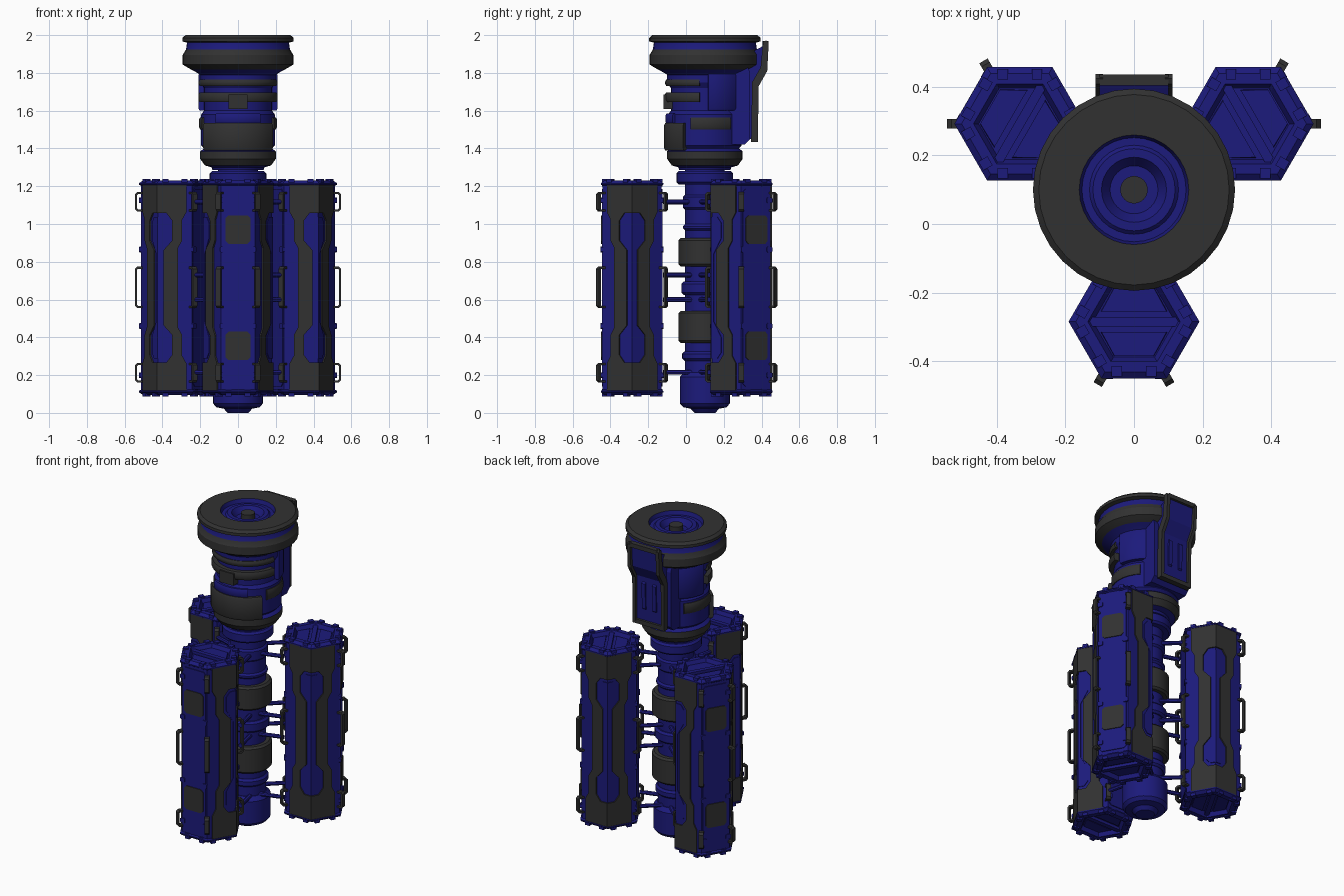
import bpy, bmesh, math
from mathutils import Vector, Matrix

if "Cube" in bpy.data.objects:
    bpy.data.objects.remove(bpy.data.objects["Cube"])

AXIS_Y, POD_R, ZM = 0.1, 0.385, 0.6625


def colour(name, rgb):
    m = bpy.data.materials.new(name)
    m.diffuse_color = (*rgb, 1)
    m.use_nodes = True
    m.node_tree.nodes["Principled BSDF"].inputs["Base Color"].default_value = m.diffuse_color
    return m


MATS = [colour("navy blue", (0.0115, 0.0105, 0.2)), colour("charcoal", (0.031, 0.031, 0.031))]
BLUE, DARK = 0, 1


def finish(name, bm, mat=None, smooth=False):
    bmesh.ops.recalc_face_normals(bm, faces=bm.faces)
    me = bpy.data.meshes.new(name)
    if mat is not None:
        for f in bm.faces:
            f.material_index = mat
    bm.to_mesh(me)
    bm.free()
    for m in MATS:
        me.materials.append(m)
    ob = bpy.data.objects.new(name, me)
    bpy.context.collection.objects.link(ob)
    if smooth:
        bpy.context.view_layer.objects.active = ob
        ob.select_set(True)
        bpy.ops.object.shade_smooth_by_angle(angle=math.radians(28))
        ob.select_set(False)
    return ob


def slab(name, lower, upper, mat):
    """Solid between two matching outlines."""
    bm = bmesh.new()
    a = [bm.verts.new(p) for p in lower]
    b = [bm.verts.new(p) for p in upper]
    n = len(a)
    bm.faces.new(a[::-1])
    bm.faces.new(b)
    for i in range(n):
        j = (i + 1) % n
        bm.faces.new((a[i], a[j], b[j], b[i]))
    return finish(name, bm, mat)


def lathe(name, prof, n, dark=lambda r, z: False, smooth=False):
    """Spin (r, z) points; dark(r, z) of a band's middle picks its colour."""
    bm = bmesh.new()
    rings = []
    for r, z in prof:
        k = 1 if r == 0 else n
        rings.append([bm.verts.new((r * math.cos(2 * math.pi * i / n), r * math.sin(2 * math.pi * i / n), z))
                      for i in range(k)])
    for k, (a, b) in enumerate(zip(rings, rings[1:])):
        (r0, z0), (r1, z1) = prof[k:k + 2]
        c = DARK if dark((r0 + r1) / 2, (z0 + z1) / 2) else BLUE
        for i in range(n):
            j = (i + 1) % n
            vs = [a[i % len(a)], a[j % len(a)], b[j % len(b)], b[i % len(b)]]
            bm.faces.new(list(dict.fromkeys(vs))).material_index = c
    return finish(name, bm, None, smooth)


def along_x(name, yz, x0, x1, mat):
    return slab(name, [(x0, y, z) for y, z in yz], [(x1, y, z) for y, z in yz], mat)


def box(name, x0, x1, y0, y1, z0, z1, mat):
    return along_x(name, [(y0, z0), (y1, z0), (y1, z1), (y0, z1)], x0, x1, mat)


def beam(name, p, q, t, mat):
    p, q = Vector(p), Vector(q)
    s = (q - p).normalized().cross(Vector((0, 0, 1))) * t
    ring = [s * math.cos(k * math.pi / 4) + Vector((0, 0, t * math.sin(k * math.pi / 4))) for k in range(8)]
    return slab(name, [p + r for r in ring], [q + r for r in ring], mat)


def arc_plate(name, a0, a1, r0, r1, z0, z1, mat):
    """Curved plate; angles in degrees from the front, chamfered top and bottom."""
    bm = bmesh.new()
    n = max(2, int((a1 - a0) / 10))
    c = 0.012
    sec = [(r0, z0), (r1 - c / 2, z0), (r1, z0 + c), (r1, z1 - c), (r1 - c / 2, z1), (r0, z1)]
    rings = []
    for i in range(n + 1):
        a = math.radians(a0 + (a1 - a0) * i / n - 90)
        rings.append([bm.verts.new((r * math.cos(a), r * math.sin(a), z)) for r, z in sec])
    for a, b in zip(rings, rings[1:]):
        for i in range(6):
            bm.faces.new((a[i], b[i], b[(i + 1) % 6], a[(i + 1) % 6]))
    bm.faces.new(rings[0])
    bm.faces.new(rings[-1])
    ob = finish(name, bm, mat, True)
    ob.location.y = AXIS_Y
    return ob


# ---------- one pod, centred on the origin, outer side towards -y ----------
R = 0.18
end = [(0, .54), (.12, .54), (.135, .5675), (.17, .5675), (.191, .553), (.191, .546), (R, .54)]
pod = [lathe("pod_body", [(r, ZM - z) for r, z in end] + [(r, ZM + z) for r, z in end[::-1]], 6)]


def on_face(name, pts, sx, sy, d, mat):
    """Plate on a slanted face beside the side ridge; s runs away from the ridge."""
    low, up = [], []
    for s, z in pts:
        b = Vector((sx * (R - s * 0.5), sy * s * 0.866, z))
        o = b + Vector((sx * 0.866, sy * 0.5, 0)) * d
        if s == 0:
            o += Vector((sx * 0.5, -sy * 0.866, 0)) * d * math.tan(math.pi / 6)
        low.append(b)
        up.append(o)
    return slab(name, low, up, mat)


def both_ends(pts):
    """Mirror (s, height above the middle) points, running from top to bottom."""
    return [(s, ZM + z) for s, z in pts] + [(s, ZM - z) for s, z in pts[::-1]]


rim = both_ends([(0, .546), (.15, .546), (.15, .40), (.128, .36), (.128, .25), (.105, .21)])
hole = both_ends([(0, .395), (.045, .395), (.075, .355), (.075, .25), (.03, .2)])
inlay = both_ends([(0, .375), (.035, .375), (.058, .345), (.058, .26), (.014, .18)])
for sx in (1, -1):
    for sy in (1, -1):
        pod.append(on_face("pod_side_shell", rim + hole[::-1], sx, sy, .008, DARK))
        pod.append(on_face("pod_side_inlay", inlay, sx, sy, .004, BLUE))

A = R * 0.866


def flat(name, sy, x0, x1, z0, z1, d, mat, c=.015):
    """Chamfered plate on the outer (-1) or inner (1) pod face."""
    o = [(x0 + c, z0), (x1 - c, z0), (x1, z0 + c), (x1, z1 - c), (x1 - c, z1), (x0 + c, z1),
         (x0, z1 - c), (x0, z0 + c)]
    pod.append(slab(name, [(a, sy * (A - .001), b) for a, b in o], [(a, sy * (A + d), b) for a, b in o], mat))


# raised blue faces, clips, and dark square pads on the outer side
for sy in (1, -1):
    flat("pod_face_plate", sy, -.082, .082, .14, 1.185, .005, BLUE)
    for z in (.2, .46, .865, 1.125):
        for x in (.078, -.078):
            flat("pod_clip", sy, x - .016, x + .016, z - .015, z + .015, .011, BLUE, .005)
for z in (.355, .97):
    flat("pod_square_pad", -1, -.066, .066, z - .075, z + .075, .01, DARK)

# end caps: crossbar, trapezoid panels and rim tabs
for up in (1, -1):
    def level(h):
        return ZM + up * h
    pod.append(box("cap_crossbar", -.145, .145, -.014, .014, level(.53), level(.5575), BLUE))
    for s in (1, -1):
        o = [(-.1, .03), (.1, .03), (.06, .1), (-.06, .1)]
        pod.append(slab("cap_panel", [(x, s * y, level(.53)) for x, y in o],
                        [(x * .95, s * y, level(.548)) for x, y in o], BLUE))
    for k in range(6):
        for s in (.05, -.05):
            t = box("rim_tab", .129, .16, s - .015, s + .015, level(.537), level(.575), BLUE)
            t.data.transform(Matrix.Rotation(math.radians(30 + 60 * k), 4, 'Z'))
            pod.append(t)

# handles on four corners, then struts to the column
for deg in (-60, -120, 60, 120):
    for zc, hh in ((.2125, .0525), (.665, .11), (1.1175, .0525)):
        i, o, t = .168, .212, .012
        outer = [(i, -hh), (o - t, -hh), (o, t - hh)]
        inner = [(i, t - hh), (o - t - .004, t - hh), (o - t, t + .004 - hh)]
        yz = outer + [(y, -z) for y, z in outer[::-1]] + [(y, -z) for y, z in inner] + inner[::-1]
        h = along_x("pod_handle", [(y, zc + z) for y, z in yz], -.014, .014, DARK)
        h.data.transform(Matrix.Rotation(math.radians(deg - 90), 4, 'Z'))
        pod.append(h)
for sx in (1, -1):
    for z in (.215, .6, .73, 1.117):
        pod.append(beam("strut", (sx * .1, .165, z), (sx * .065, .32, z), .013, BLUE))

# place three pods around the column
for k in range(3):
    m = (Matrix.Translation((0, AXIS_Y, 0)) @ Matrix.Rotation(k * 2 * math.pi / 3, 4, 'Z')
         @ Matrix.Translation((0, -POD_R, 0)))
    for ob in pod:
        c = ob if k == 2 else ob.copy()
        if k < 2:
            bpy.context.collection.objects.link(c)
        c.matrix_world = m

# ---------- central column: core tube with collars ----------
parts = [lathe("column_core", [(0, .04), (.105, .04), (.105, 1.3), (0, 1.3)], 32, smooth=True),
         lathe("column_foot", [(0, 0), (.055, 0), (.075, .022), (.115, .03), (.132, .05), (.132, .19),
                               (.11, .215), (0, .215)], 32, smooth=True)]
for z0, z1, r, mat in ((.275, .325, .12, BLUE), (.37, .54, .14, DARK), (.625, .695, .125, BLUE),
                       (.775, .925, .14, DARK), (.965, 1.0, .116, BLUE), (1.075, 1.155, .116, BLUE),
                       (1.21, 1.28, .15, BLUE)):
    c = .012
    parts.append(lathe("column_collar", [(0, z0), (r - c, z0), (r, z0 + c), (r, z1 - c), (r - c, z1), (0, z1)],
                       32, lambda r, z: mat == DARK, True))

# head body and top flange with a sunken centre
parts.append(lathe("head_body", [
    (0, 1.285), (.135, 1.285), (.14, 1.3), (.175, 1.31), (.2, 1.345), (.2, 1.385), (.18, 1.4), (.195, 1.415),
    (.195, 1.58), (.18, 1.6), (.18, 1.72), (.2, 1.75), (.2, 1.79), (0, 1.8)],
    32, lambda r, z: 1.32 < z < 1.39, True))
parts.append(lathe("top_flange", [
    (0, 1.79), (.2, 1.79), (.215, 1.8), (.25, 1.819), (.27, 1.83), (.293, 1.845), (.293, 1.895), (.275, 1.925),
    (.27, 1.96), (.295, 1.967), (.295, 1.985), (.278, 2), (.16, 2), (.152, 1.975), (.13, 1.975), (.12, 1.985),
    (.095, 1.985), (.07, 1.95), (.04, 1.95), (.04, 1.985), (0, 1.985)],
    32, lambda r, z: r < .045 and z > 1.96 or (r > .2 and z > 1.82 and not 1.925 < z < 1.961), True))
for ob in parts:
    ob.location.y = AXIS_Y

# head armour plates
arc_plate("front_plate", -58, 58, .17, .217, 1.39, 1.535, DARK)
arc_plate("front_plate_lip", -35, 35, .17, .21, 1.53, 1.585, BLUE)
arc_plate("upper_band", -82, 82, .17, .212, 1.645, 1.695, DARK)
arc_plate("thin_band", -82, 82, .17, .21, 1.73, 1.765, DARK)
for s in (1, -1):
    arc_plate("side_plate", s * 100 - 32, s * 100 + 32, .17, .206, 1.5, 1.565, DARK)
    arc_plate("shoulder_plate", s * 120 - 25, s * 120 + 25, .17, .21, 1.6, 1.8, BLUE)
box("front_latch", -.05, .05, -.118, -.07, 1.61, 1.685, DARK)

# back housing with framed panel
along_x("back_housing", [(.15, 1.42), (.31, 1.42), (.34, 1.45), (.34, 1.8), (.32, 1.85), (.15, 1.85)],
        -.13, .13, BLUE)
along_x("back_panel", [(.3, 1.45), (.365, 1.45), (.37, 1.74), (.413, 1.815), (.422, 1.95), (.33, 1.9)],
        -.1, .1, BLUE)
rail = [(.345, 1.435), (.38, 1.435), (.385, 1.73), (.43, 1.81), (.438, 1.96), (.425, 1.972), (.408, 1.965),
        (.395, 1.83), (.35, 1.75)]
for s in (1, -1):
    along_x("panel_side_rail", rail, s * .112, s * .09, DARK)
    along_x("panel_rib", [(.35, 1.52), (.375, 1.54), (.379, 1.7), (.355, 1.72)], s * .05, s * .025, BLUE)
box("panel_bottom_rail", -.1, .1, .345, .38, 1.435, 1.462, DARK)
box("panel_top_rail", -.1, .1, .405, .437, 1.943, 1.97, DARK)
